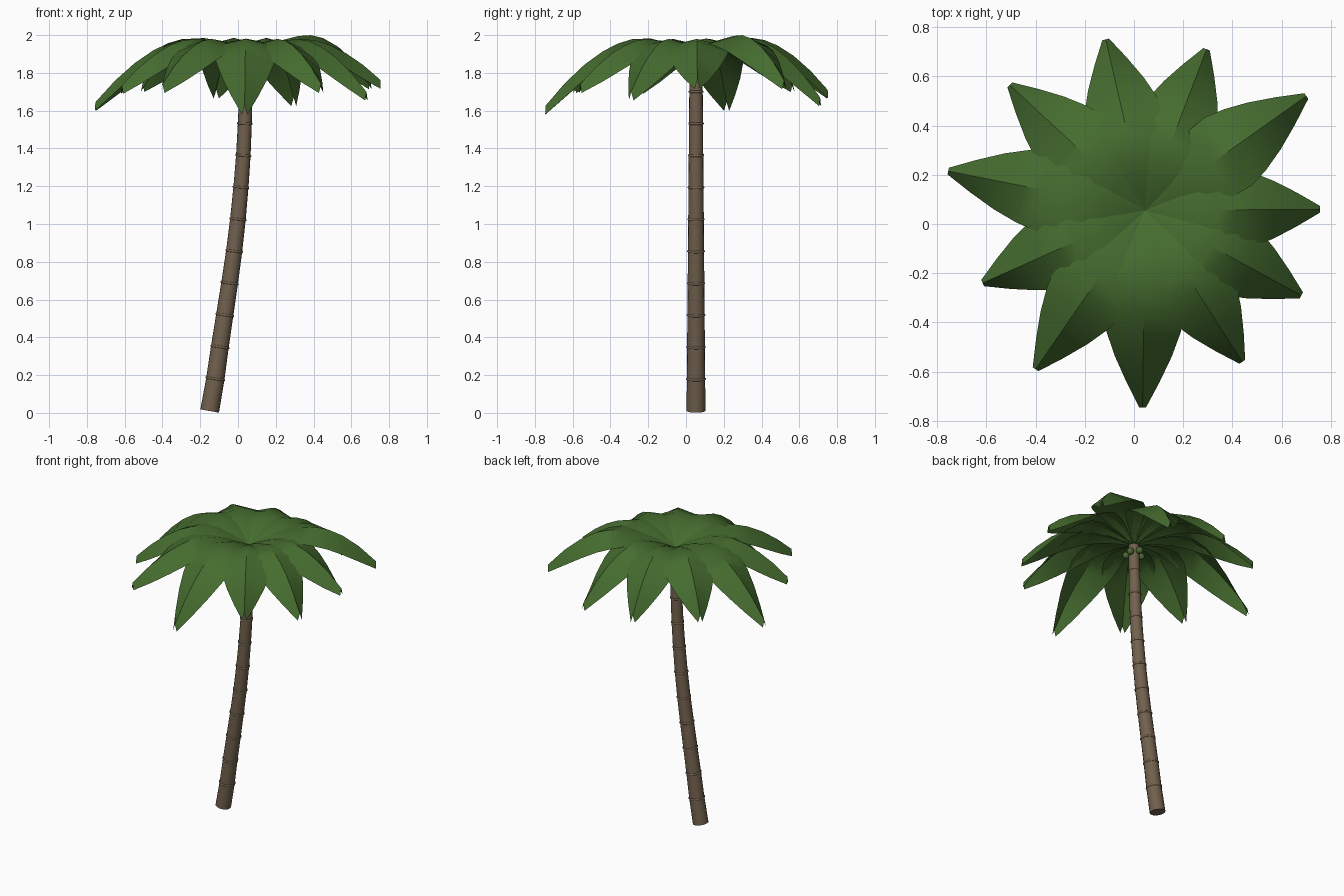
import bpy, bmesh, math
from mathutils import Vector

if "Cube" in bpy.data.objects:
    bpy.data.objects.remove(bpy.data.objects["Cube"])


def material(name, rgb):
    m = bpy.data.materials.new(name)
    m.diffuse_color = (*rgb, 1)
    m.use_nodes = True
    m.node_tree.nodes["Principled BSDF"].inputs["Base Color"].default_value = m.diffuse_color
    return m


LEAF = material("leaf green", (0.06, 0.15, 0.028))
BARK = material("bark brown", (0.165, 0.118, 0.075))
NUT = material("nut green", (0.075, 0.15, 0.035))


def finish(name, bm, mat, angle=32):
    me = bpy.data.meshes.new(name)
    bm.to_mesh(me)
    bm.free()
    ob = bpy.data.objects.new(name, me)
    bpy.context.collection.objects.link(ob)
    me.materials.append(mat)
    bpy.ops.object.select_all(action='DESELECT')
    ob.select_set(True)
    bpy.context.view_layer.objects.active = ob
    bpy.ops.object.shade_smooth_by_angle(angle=math.radians(angle))
    return ob


def lerp(table, t):
    for (a, u), (b, v) in zip(table, table[1:]):
        if t <= b:
            return u + (v - u) * (t - a) / (b - a)
    return table[-1][1]


# Leaning trunk centre line, as (height, x)
LEAN = [(0.01, -0.15), (0.18, -0.12), (0.35, -0.096), (0.52, -0.07), (0.69, -0.044),
        (0.86, -0.02), (1.03, 0.0), (1.2, 0.016), (1.36, 0.028), (1.53, 0.036),
        (1.7, 0.042), (1.88, 0.045)]
CY = 0.053
SIDES = 16


def trunk_frame(z):
    slope = (lerp(LEAN, min(z + 0.05, 1.88)) - lerp(LEAN, max(z - 0.05, 0.01))) / \
            (min(z + 0.05, 1.88) - max(z - 0.05, 0.01))
    return Vector((lerp(LEAN, z), CY, z)), Vector((slope, 0, 1)).normalized()


def trunk_radius(z):
    return 0.05 - 0.0085 * z


def tube(bm, rings, capped):
    loops = []
    for centre, axis, r in rings:
        side = Vector((0, 1, 0)).cross(axis)
        loops.append([bm.verts.new(centre + r * (math.cos(a) * side + math.sin(a) * Vector((0, 1, 0))))
                      for a in (2 * math.pi * i / SIDES for i in range(SIDES))])
    for lo, hi in zip(loops, loops[1:]):
        for i in range(SIDES):
            j = (i + 1) % SIDES
            bm.faces.new((lo[i], lo[j], hi[j], hi[i]))
    if capped:
        bm.faces.new(loops[0][::-1])
        bm.faces.new(loops[-1])
    bmesh.ops.recalc_face_normals(bm, faces=bm.faces)


bm = bmesh.new()
tube(bm, [(*trunk_frame(z), trunk_radius(z)) for z, _ in LEAN], True)
finish("trunk", bm, BARK)

# Raised growth rings around the trunk
for k in range(10):
    z = 0.18 + 0.169 * k
    c, axis = trunk_frame(z)
    r = trunk_radius(z)
    bm = bmesh.new()
    tube(bm, [(c + axis * h, axis, r + d) for h, d in
              ((-0.007, -0.002), (-0.003, 0.004), (0.003, 0.004), (0.007, -0.002))], False)
    finish("trunk_ring", bm, BARK, 60)

# Fronds: tip x, tip y, tip height, peak height, peak position along the frond
FRONDS = [(0.755, 0.06, 1.762, 1.98, 0.42), (0.70, 0.52, 1.76, 2.0, 0.51),
          (0.295, 0.71, 1.67, 1.985, 0.42), (-0.115, 0.75, 1.71, 1.985, 0.42),
          (-0.505, 0.565, 1.745, 1.985, 0.42), (-0.755, 0.215, 1.645, 1.985, 0.36),
          (-0.615, -0.24, 1.735, 1.98, 0.42), (-0.40, -0.59, 1.74, 1.98, 0.42),
          (0.035, -0.745, 1.625, 1.985, 0.36), (0.44, -0.56, 1.74, 1.98, 0.42),
          (0.68, -0.29, 1.70, 1.98, 0.42)]
HALF_WIDTH = [(0, 0.01), (0.1, 0.046), (0.2, 0.09), (0.3, 0.13), (0.42, 0.163), (0.52, 0.168),
              (0.62, 0.15), (0.74, 0.116), (0.87, 0.068), (1, 0.014)]
# Crease steepness: shallow by the crown, folded towards the tip
FOLD = [(0, 0.2), (0.3, 0.2), (0.45, 0.25), (0.6, 0.4), (0.75, 0.6), (1, 1.0)]
ROOT = Vector((0.045, 0.055, 1.88))

for x, y, tip, peak, p in FRONDS:
    out = Vector((x - ROOT.x, y - ROOT.y, 0))
    across = Vector((-out.y, out.x, 0)).normalized()
    bm = bmesh.new()
    rows = []
    for t, w in HALF_WIDTH:
        if t < p:
            z = ROOT.z + (peak - ROOT.z) * math.sin(math.pi / 2 * t / p)
        else:
            z = peak - (peak - tip) * ((t - p) / (1 - p)) ** 1.8
        mid = Vector((ROOT.x, ROOT.y, z)) + out * t
        drop = Vector((0, 0, lerp(FOLD, t) * w + 0.032 * t ** 3))
        rows.append([bm.verts.new(v) for v in
                     (mid - across * w - drop, mid, mid + across * w - drop)])
    for a, b in zip(rows, rows[1:]):
        for i in (0, 1):
            bm.faces.new((a[i], b[i], b[i + 1], a[i + 1]))
    finish("frond", bm, LEAF)

# Cluster of small nuts under the crown
for i in range(5):
    a = 2 * math.pi * i / 5 + 0.4
    bm = bmesh.new()
    bmesh.ops.create_uvsphere(bm, u_segments=12, v_segments=8, radius=0.023)
    bmesh.ops.translate(bm, verts=bm.verts, vec=(0.045 + 0.05 * math.cos(a), CY + 0.05 * math.sin(a),
                                                 1.815 + 0.012 * (i % 2)))
    finish("nut", bm, NUT, 60)
